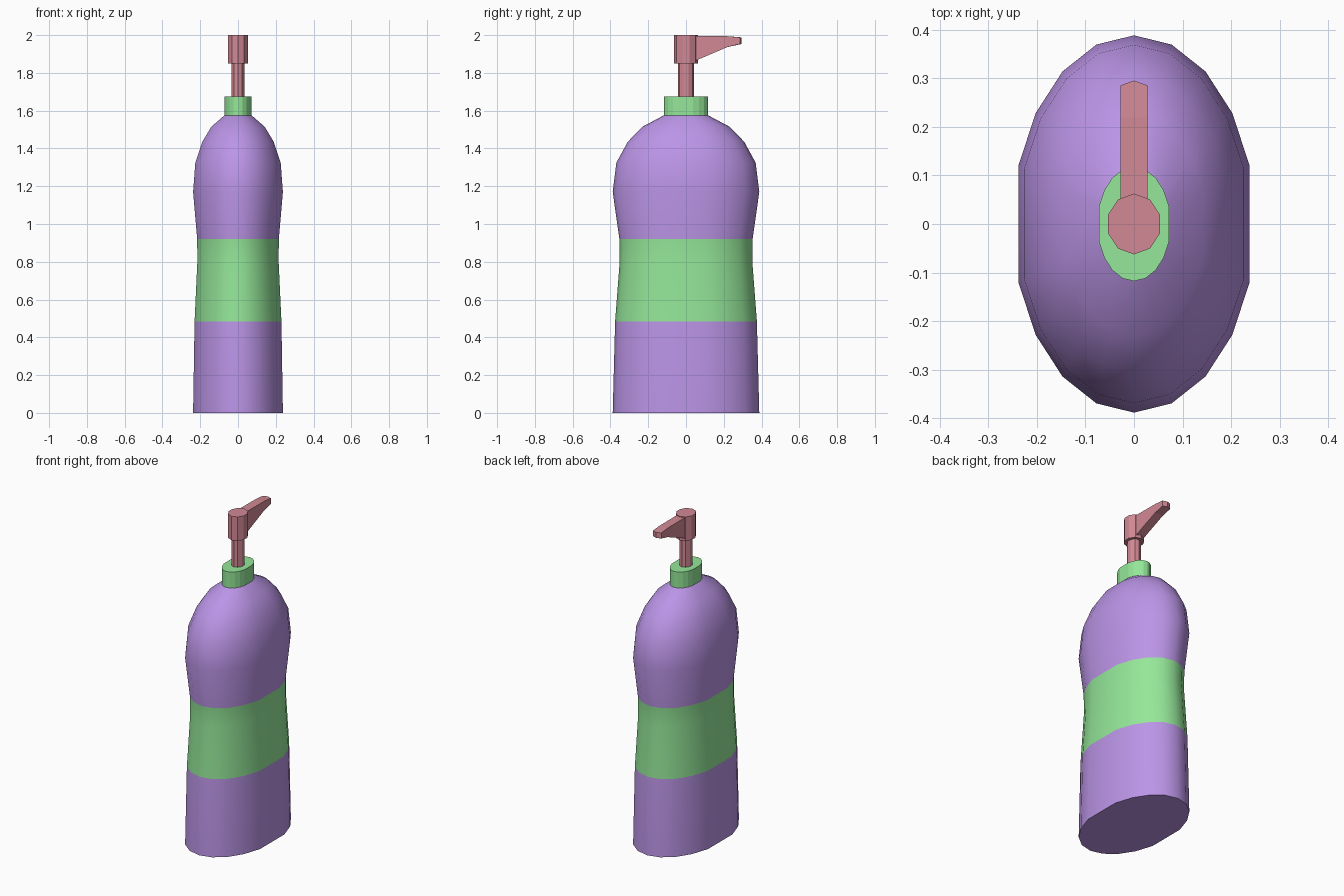
import bpy, bmesh, math

if "Cube" in bpy.data.objects:
    bpy.data.objects.remove(bpy.data.objects["Cube"])


def material(name, rgb):
    m = bpy.data.materials.new(name)
    m.diffuse_color = (*rgb, 1)
    m.use_nodes = True
    m.node_tree.nodes["Principled BSDF"].inputs["Base Color"].default_value = m.diffuse_color
    return m


purple = material("purple", (0.50, 0.30, 0.80))
green = material("green", (0.30, 0.80, 0.32))
pink = material("pink", (0.64, 0.25, 0.30))


def add_object(name, bm, mats):
    bmesh.ops.recalc_face_normals(bm, faces=bm.faces)
    mesh = bpy.data.meshes.new(name)
    bm.to_mesh(mesh)
    bm.free()
    for m in mats:
        mesh.materials.append(m)
    obj = bpy.data.objects.new(name, mesh)
    bpy.context.collection.objects.link(obj)
    return obj


def bridge(bm, a, b, closed=True):
    n = len(a)
    return [bm.faces.new((a[i], a[(i + 1) % n], b[(i + 1) % n], b[i]))
            for i in range(n if closed else n - 1)]


def loft(name, sides, rx, ry, profile, mats, bottom=True, top=True, bands=()):
    """Stack oval rings (scale, z); the points on the x axis are left out."""
    bm = bmesh.new()
    angles = [2 * math.pi * i / sides for i in range(sides)]
    angles = [t for t in angles if abs(math.cos(t)) > 0.01]
    rings = [[bm.verts.new((rx * s * math.sin(t), ry * s * math.cos(t), z))
              for t in angles] for s, z in profile]
    for k in range(len(rings) - 1):
        for f in bridge(bm, rings[k], rings[k + 1]):
            f.material_index = 1 if k in bands else 0
    if bottom:
        bm.faces.new(rings[0])
    if top:
        bm.faces.new(rings[-1])
    return add_object(name, bm, mats)


# Bottle body with the green label band around the waist
RX, RY = 0.25, 0.388
body = loft("bottle_body", 20, RX, RY,
            [(1, 0), (0.967, 0.485), (0.905, 0.80), (0.909, 0.92), (1, 1.17),
             (0.95, 1.325), (0.795, 1.435), (0.595, 1.515), (0.303, 1.575)],
            [purple, green], top=False, bands=(1, 2))
bpy.context.view_layer.objects.active = body
body.select_set(True)
bpy.ops.object.shade_smooth_by_angle(angle=math.radians(45))

# Neck collar
loft("collar", 20, RX, RY, [(0.303, 1.575), (0.303, 1.675)], [green], bottom=False)

# Pump stem and head
loft("pump_stem", 10, 0.037, 0.042, [(1, 1.675), (1, 1.85)], [pink],
     bottom=False, top=False)
loft("pump_head", 10, 0.056, 0.0625, [(1, 1.85), (1, 2.0)], [pink])

# Nozzle: side profile repeated across its width, with a slightly pointed tip
side = [(0.045, 1.995), (0.22, 1.994), (0.285, 1.988),
        (0.285, 1.953), (0.22, 1.937), (0.045, 1.862)]
bm = bmesh.new()
slices = [[bm.verts.new((x, y + (tip if y > 0.25 else 0), z)) for y, z in side]
          for x, tip in ((-0.028, 0), (0, 0.01), (0.028, 0))]
bridge(bm, slices[0], slices[1])
bridge(bm, slices[1], slices[2])
bm.faces.new(slices[0])
bm.faces.new(slices[2])
add_object("nozzle", bm, [pink])
